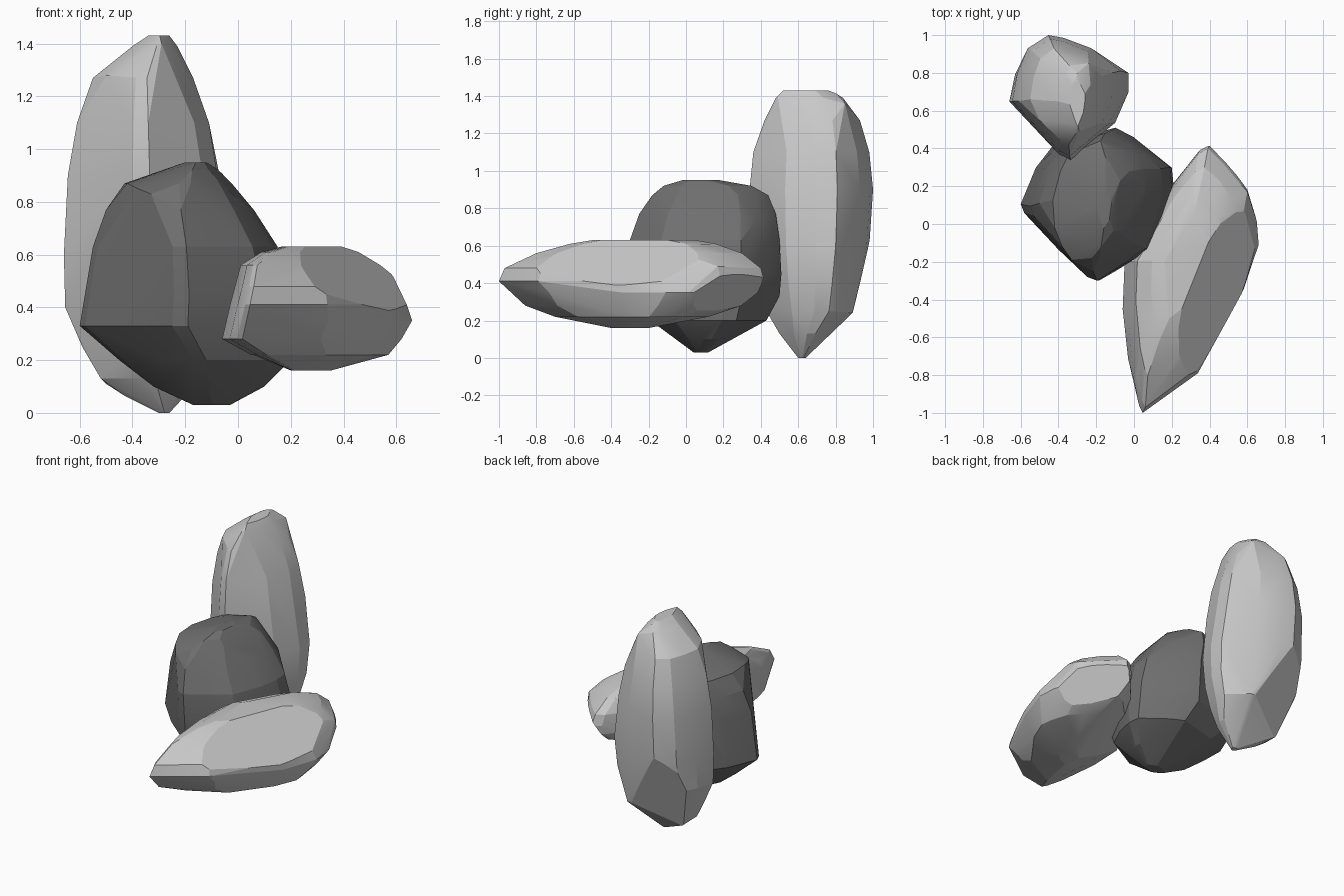
import bpy, bmesh, math
from mathutils import Vector

if "Cube" in bpy.data.objects:
    bpy.data.objects.remove(bpy.data.objects["Cube"])


def material(name, value):
    m = bpy.data.materials.new(name)
    m.diffuse_color = (value, value, value, 1)
    m.use_nodes = True
    m.node_tree.nodes["Principled BSDF"].inputs["Base Color"].default_value = m.diffuse_color
    return m


def hull(bm):
    """Replace the mesh by the convex hull of its vertices."""
    pts = [v.co.copy() for v in bm.verts]
    bm.clear()
    for p in pts:
        bm.verts.new(p)
    bmesh.ops.convex_hull(bm, input=bm.verts[:])
    loose = [v for v in bm.verts if not v.link_faces]
    bmesh.ops.delete(bm, geom=loose, context='VERTS')


def rock(name, outline, levels, corners, cuts, mat):
    """Stack the outline, fitted to x0..x1, y0..y1 at each height, add corners, chisel flat faces."""
    xs, ys = zip(*outline)
    ax, bx, ay, by = min(xs), max(xs), min(ys), max(ys)
    bm = bmesh.new()
    for z, x0, x1, y0, y1 in levels:
        for x, y in outline:
            bm.verts.new((x0 + (x - ax) / (bx - ax) * (x1 - x0),
                          y0 + (y - ay) / (by - ay) * (y1 - y0), z))
    for p in corners:
        bm.verts.new(p)
    hull(bm)
    for point, normal in cuts:
        bmesh.ops.bisect_plane(bm, geom=bm.verts[:] + bm.edges[:] + bm.faces[:],
                               plane_co=point, plane_no=Vector(normal).normalized(),
                               clear_outer=True)
        hull(bm)
    # merge nearly level triangles into broad facets
    bmesh.ops.dissolve_limit(bm, angle_limit=math.radians(4),
                             verts=bm.verts[:], edges=bm.edges[:])
    bmesh.ops.recalc_face_normals(bm, faces=bm.faces[:])
    me = bpy.data.meshes.new(name)
    bm.to_mesh(me)
    bm.free()
    me.materials.append(mat)
    ob = bpy.data.objects.new(name, me)
    bpy.context.collection.objects.link(ob)
    bpy.ops.object.select_all(action='DESELECT')
    ob.select_set(True)
    bpy.context.view_layer.objects.active = ob
    bpy.ops.object.shade_smooth_by_angle(angle=math.radians(14))


light = material("light grey stone", 0.58)
dark = material("dark grey stone", 0.16)

# tall standing rock at the back
rock("tall_rock",
     [(-.66, .65), (-.63, .80), (-.57, .93), (-.45, 1.0), (-.36, .985), (-.2, .93),
      (-.03, .81), (-.03, .70), (-.1, .53), (-.2, .46), (-.32, .34), (-.39, .37)],
     [(1.43, -.34, -.26, .52, .76), (1.39, -.40, -.23, .48, .84),
      (1.27, -.55, -.17, .42, .93), (1.10, -.61, -.11, .36, .98),
      (.90, -.645, -.07, .34, 1.0), (.60, -.66, -.03, .355, .98),
      (.40, -.655, -.04, .39, .94), (.25, -.59, -.08, .43, .90),
      (.13, -.52, -.14, .50, .77), (0, -.30, -.26, .60, .64)],
     [(-.29, .49, 1.40), (-.24, .85, 1.36), (-.30, .80, 1.415), (-.50, .55, 1.28),
      (-.43, .64, .065), (-.50, .75, .11), (-.19, .89, .24)],
     [((-.43, 1.0, .66), (-.053, .164, -.069))], light)

# dark block in the middle
rock("middle_rock",
     [(-.6, .10), (-.52, .30), (-.43, .42), (-.1, .51), (0, .46), (.2, .30), (.21, .20),
      (.18, .05), (.1, -.13), (-.1, -.25), (-.19, -.30), (-.25, -.28), (-.4, -.15),
      (-.58, .05)],
     [(.95, -.20, -.12, -.02, .18), (.92, -.28, -.07, -.12, .35),
      (.87, -.43, -.02, -.18, .44), (.77, -.50, .06, -.25, .48),
      (.63, -.55, .15, -.30, .50), (.45, -.58, .20, -.30, .51),
      (.33, -.60, .21, -.28, .50), (.20, -.45, .20, -.19, .43),
      (.10, -.32, .10, -.05, .25), (.03, -.17, -.03, .04, .12)],
     [(-.38, -.12, .85), (-.33, -.19, .83), (-.18, -.17, .87), (-.42, -.02, .87),
      (-.12, .37, .89), (.03, .38, .74)],
     [((-.1, .1, .93), (.74, -.1, .67))], dark)

# long lying rock at the front
rock("long_rock",
     [(.02, -1.0), (.1, -.94), (.33, -.79), (.42, -.63), (.57, -.38), (.65, -.13),
      (.64, 0), (.59, .20), (.5, .33), (.4, .42), (.34, .39), (.2, .22), (-.05, -.22),
      (-.06, -.5), (-.03, -.82), (0, -.96)],
     [(.63, .16, .40, -.50, .05), (.61, .09, .48, -.62, .16),
      (.56, .01, .57, -.80, .30), (.48, -.01, .61, -.97, .40),
      (.41, -.03, .64, -1.0, .42), (.35, -.045, .66, -.93, .41),
      (.28, -.06, .62, -.86, .30), (.22, .05, .57, -.70, .12),
      (.16, .20, .35, -.40, -.20)],
     [(.46, .20, .55), (.60, .17, .49)],
     [((.21, -.6, .615), (.1, -.04, .118)), ((.62, .18, .46), (.6, .5, -.5))], light)
